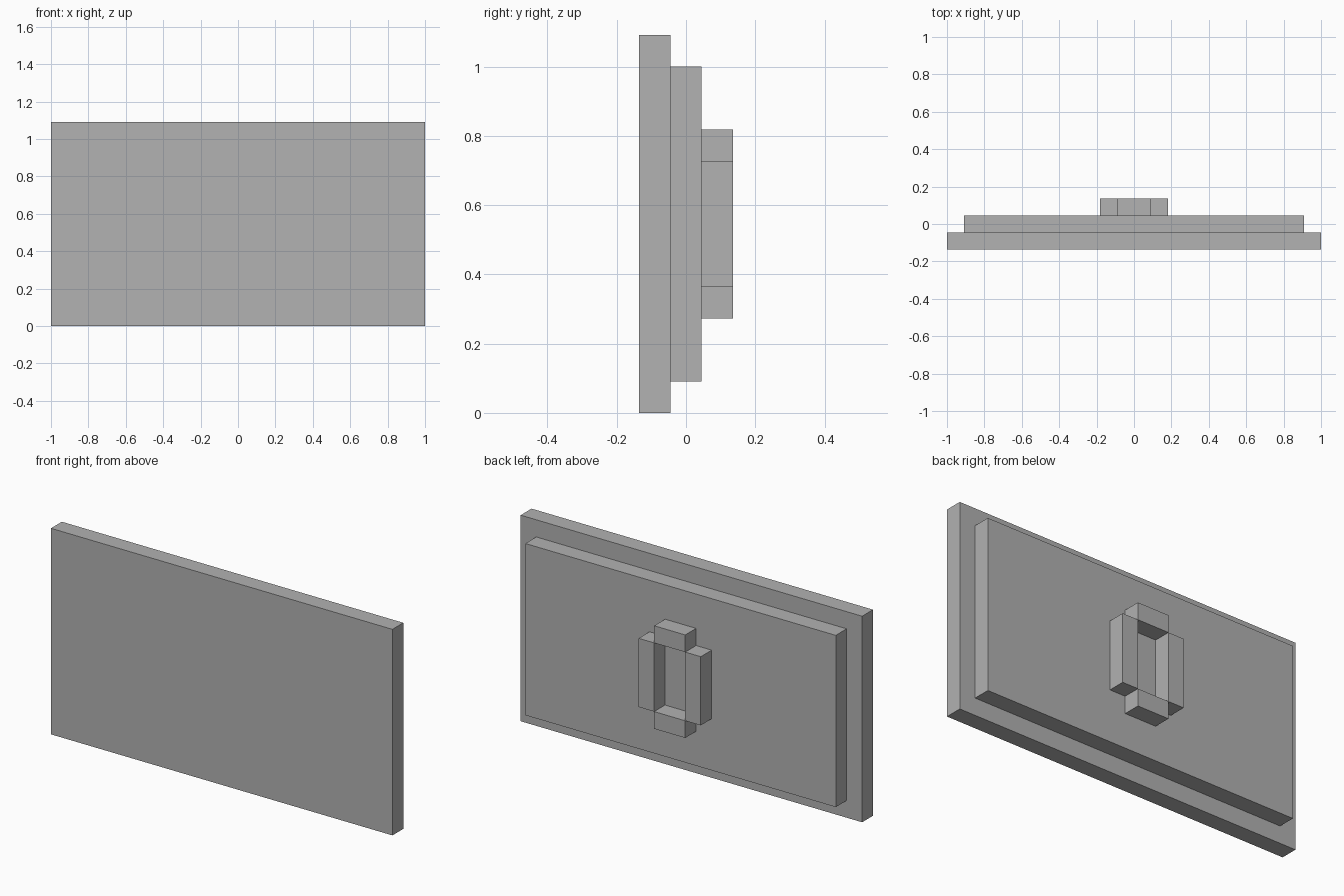
import bpy
import bmesh
from mathutils import Matrix, Vector

cube = bpy.data.objects.get("Cube")
if cube:
    bpy.data.objects.remove(cube, do_unlink=True)

U = 1 / 11  # one block thickness

grey = bpy.data.materials.new("plain grey")
grey.use_nodes = True
colour = (0.445, 0.445, 0.445, 1)
grey.diffuse_color = colour
grey.node_tree.nodes["Principled BSDF"].inputs["Base Color"].default_value = colour


def block(name, centre, size):
    """Add a box, with centre and size counted in block units."""
    bm = bmesh.new()
    place = Matrix.Translation(Vector(centre) * U) @ Matrix.Diagonal((*(Vector(size) * U), 1))
    bmesh.ops.create_cube(bm, size=1, matrix=place)
    mesh = bpy.data.meshes.new(name)
    bm.to_mesh(mesh)
    bm.free()
    mesh.materials.append(grey)
    obj = bpy.data.objects.new(name, mesh)
    bpy.context.collection.objects.link(obj)


# Stepped panel
block("front_panel", (0, -1, 6), (22, 1, 12))
block("back_panel", (0, 0, 6), (20, 1, 10))

# Mount ring on the back, made of four bars
for side, sign in (("left", 1), ("right", -1)):
    block(f"mount_{side}_bar", (1.5 * sign, 1, 6), (1, 1, 4))
for end, sign in (("top", 1), ("bottom", -1)):
    block(f"mount_{end}_bar", (0, 1, 6 + 2.5 * sign), (2, 1, 1))
